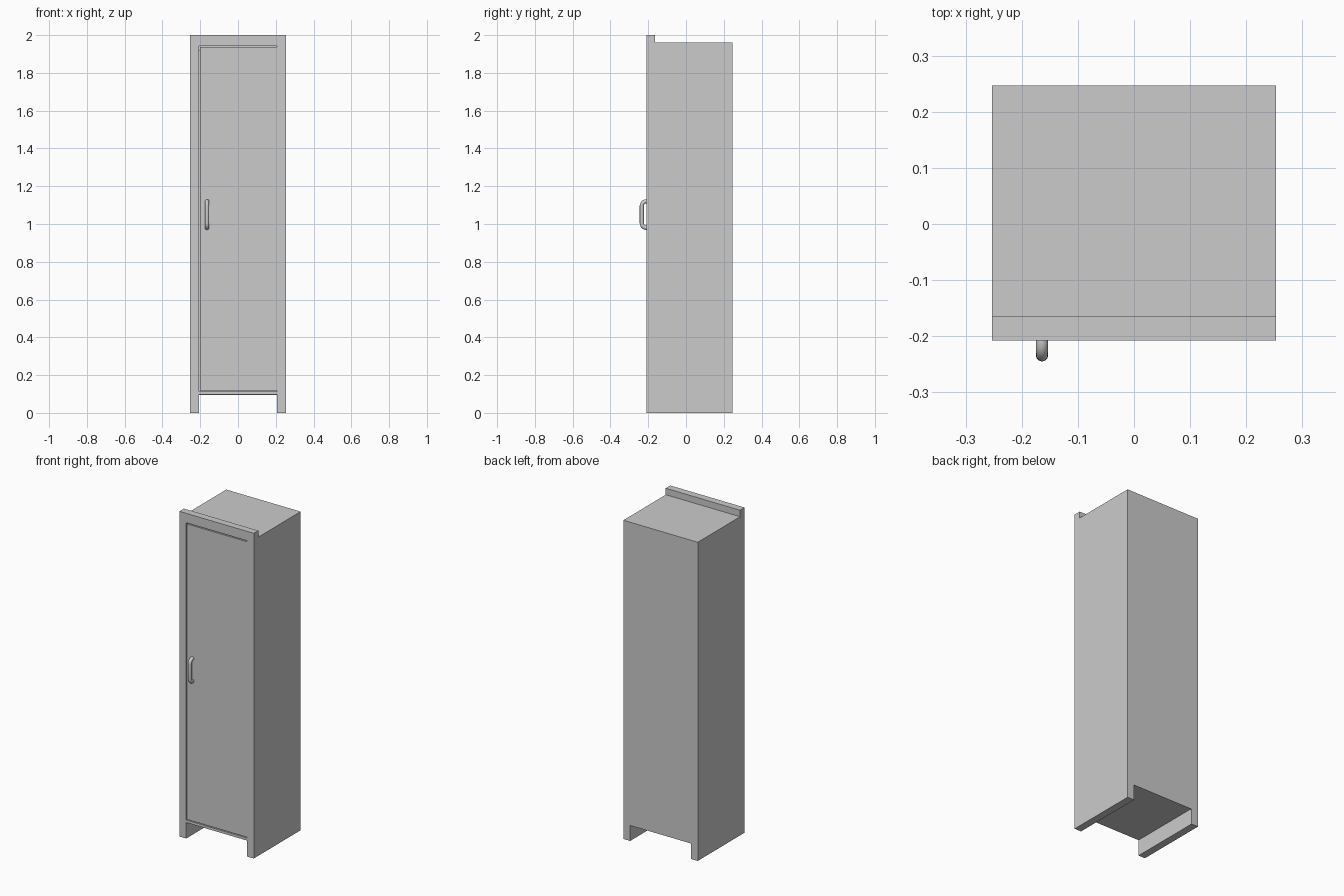
import bpy
import bmesh
import math
from mathutils import Vector

if "Cube" in bpy.data.objects:
    bpy.data.objects.remove(bpy.data.objects["Cube"])

W, FRONT, BACK = 0.253, -0.208, 0.247   # outer half width, front and back planes
WALL = 0.046                            # side wall thickness


def box(name, x, y, z):
    """Box from (min, max) ranges on each axis."""
    bm = bmesh.new()
    bmesh.ops.create_cube(bm, size=1)
    for v in bm.verts:
        v.co = Vector([r[0] if c < 0 else r[1] for c, r in zip(v.co, (x, y, z))])
    me = bpy.data.meshes.new(name)
    bm.to_mesh(me)
    bm.free()
    ob = bpy.data.objects.new(name, me)
    bpy.context.collection.objects.link(ob)
    return ob


inner = W - WALL

# Side walls run to the ground as feet, below the top panel
for name, s in (("left_side", -1), ("right_side", 1)):
    box(name, sorted((s * inner, s * W)), (FRONT, BACK), (0, 1.96))

# Horizontal panels and back
box("top_panel", (-inner, inner), (FRONT + 0.044, BACK), (1.915, 1.96))
box("bottom_panel", (-inner, inner), (FRONT, BACK - 0.012), (0.098, 0.114))
box("back_panel", (-inner, inner), (BACK - 0.012, BACK), (0.095, 1.915))

# Front header and the lip standing above the top
box("front_header", (-inner, inner), (FRONT, FRONT + 0.044), (1.942, 1.96))
box("top_lip", (-W, W), (FRONT, FRONT + 0.044), (1.96, 2.0))

# Door, with a narrow gap on the opening side, top and bottom
box("door", (-inner + 0.006, inner), (FRONT, FRONT + 0.04), (0.119, 1.936))

# Pull handle: round tube swept along a U with rounded corners
r, bend, reach = 0.011, 0.024, -0.234
z0, z1 = 0.98, 1.12
path = [(FRONT + 0.004, z0)]
for cz, start in ((z0 + bend, 270), (z1 - bend, 180)):
    for i in range(7):
        a = math.radians(start - 15 * i)
        path.append((reach + bend + bend * math.cos(a), cz + bend * math.sin(a)))
path.append((FRONT + 0.004, z1))

curve = bpy.data.curves.new("handle", 'CURVE')
curve.dimensions = '3D'
curve.bevel_depth = r
curve.bevel_resolution = 4
curve.use_fill_caps = True
spline = curve.splines.new('POLY')
spline.points.add(len(path) - 1)
for p, (y, z) in zip(spline.points, path):
    p.co = (-0.164, y, z, 1)
    spline.use_smooth = True
handle = bpy.data.objects.new("handle", curve)
bpy.context.collection.objects.link(handle)
